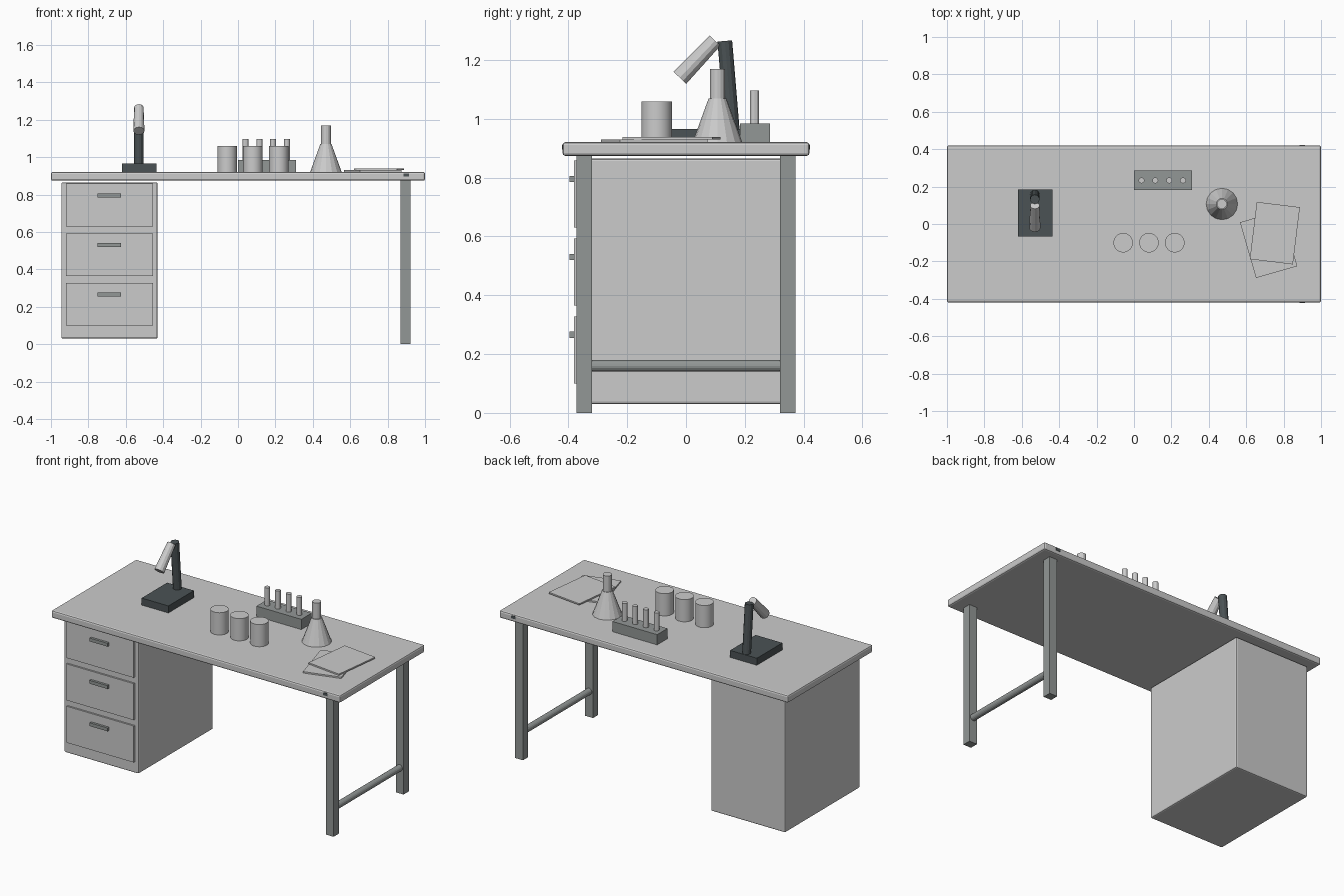
import bpy, bmesh, math
from mathutils import Vector

if "Cube" in bpy.data.objects:
    bpy.data.objects.remove(bpy.data.objects["Cube"])


def colour(name, rgb):
    m = bpy.data.materials.new(name)
    m.diffuse_color = (*rgb, 1)
    m.use_nodes = True
    m.node_tree.nodes["Principled BSDF"].inputs["Base Color"].default_value = m.diffuse_color
    return m


LIGHT = colour("light_grey", (0.60, 0.60, 0.60))
STEEL = colour("steel_grey", (0.29, 0.31, 0.305))
DARK = colour("dark_slate", (0.07, 0.085, 0.09))


def finish(name, bm, mat, smooth=False):
    bmesh.ops.recalc_face_normals(bm, faces=bm.faces)
    mesh = bpy.data.meshes.new(name)
    bm.to_mesh(mesh)
    bm.free()
    mesh.materials.append(mat)
    ob = bpy.data.objects.new(name, mesh)
    bpy.context.collection.objects.link(ob)
    if smooth:
        bpy.ops.object.select_all(action='DESELECT')
        ob.select_set(True)
        bpy.context.view_layer.objects.active = ob
        bpy.ops.object.shade_smooth_by_angle()
    return ob


def box(name, lo, hi, mat, bevel=0.0, turn=0.0):
    """Box between two corners, optionally bevelled and turned about its centre."""
    lo, hi = Vector(lo), Vector(hi)
    bm = bmesh.new()
    bmesh.ops.create_cube(bm, size=1)
    bmesh.ops.scale(bm, vec=hi - lo, verts=bm.verts)
    ob = finish(name, bm, mat)
    ob.location = (lo + hi) / 2
    ob.rotation_euler.z = math.radians(turn)
    if bevel:
        mod = ob.modifiers.new("bevel", 'BEVEL')
        mod.width = bevel
        mod.segments = 2
    return ob


def rod(name, a, b, r1, r2, mat, sides=16, smooth=False):
    """Cylinder or cone from point a to point b."""
    a, b = Vector(a), Vector(b)
    bm = bmesh.new()
    bmesh.ops.create_cone(bm, cap_ends=True, segments=sides,
                          radius1=r1, radius2=r2, depth=(b - a).length)
    ob = finish(name, bm, mat, smooth)
    ob.location = (a + b) / 2
    ob.rotation_mode = 'QUATERNION'
    ob.rotation_quaternion = (b - a).to_track_quat('Z', 'Y')
    return ob


def lathe(name, centre, profile, mat, sides=16):
    """Solid of revolution from (radius, height) points."""
    bm = bmesh.new()
    rings = [[bm.verts.new((r * math.cos(t), r * math.sin(t), z))
              for t in (2 * math.pi * i / sides for i in range(sides))]
             for r, z in profile]
    for low, high in zip(rings, rings[1:]):
        for i in range(sides):
            j = (i + 1) % sides
            bm.faces.new((low[i], low[j], high[j], high[i]))
    bm.faces.new(rings[0])
    bm.faces.new(rings[-1])
    ob = finish(name, bm, mat)
    ob.location = centre
    return ob


TOP = 0.921

# Desk top
box("desk_top", (-1, -0.42, 0.874), (1, 0.42, TOP), LIGHT, 0.01)

# Drawer cabinet with three drawers and handles
box("cabinet", (-0.945, -0.37, 0.03), (-0.43, 0.37, 0.865), LIGHT, 0.008)
for i, z in enumerate((0.10, 0.365, 0.63)):
    box(f"drawer_{i + 1}", (-0.92, -0.381, z), (-0.455, -0.36, z + 0.228), LIGHT)
    box(f"drawer_handle_{i + 1}", (-0.75, -0.396, z + 0.155),
        (-0.625, -0.376, z + 0.176), STEEL)

# Legs, stretcher and rail end caps
for side, s in (("front", -1), ("back", 1)):
    y0, y1 = sorted((s * 0.32, s * 0.372))
    box(f"{side}_leg", (0.868, y0, 0), (0.922, y1, 0.874), STEEL)
    box(f"{side}_rail_cap", (0.885, s * 0.42 - 0.002, 0.896),
        (0.915, s * 0.42 + 0.002, 0.913), DARK)
rod("stretcher", (0.895, -0.33, 0.16), (0.895, 0.33, 0.16), 0.02, 0.02, STEEL)

# Desk lamp
box("lamp_base", (-0.62, -0.067, TOP - 0.002), (-0.435, 0.185, 0.965), DARK)
rod("lamp_arm", (-0.53, 0.158, 0.955), (-0.53, 0.132, 1.265), 0.025, 0.025, DARK, 12)
rod("lamp_head", (-0.53, 0.099, 1.266), (-0.53, -0.021, 1.14), 0.025, 0.03, LIGHT, 12)

# Row of cups
for i in range(3):
    rod(f"cup_{i + 1}", (-0.058 + 0.138 * i, -0.1, TOP - 0.002),
        (-0.058 + 0.138 * i, -0.1, 1.06), 0.052, 0.052, LIGHT, 32, True)

# Tube rack
box("tube_rack", (0, 0.183, TOP - 0.002), (0.31, 0.285, 0.985), STEEL)
for i in range(4):
    x = 0.04 + 0.074 * i
    rod(f"tube_{i + 1}", (x, 0.233, 0.95), (x, 0.233, 1.097), 0.016, 0.016, LIGHT, 12)

# Conical flask
lathe("flask", (0.47, 0.107, 0),
      ((0.085, TOP - 0.002), (0.03, 1.07), (0.026, 1.07), (0.026, 1.17)), LIGHT)

# Loose paper sheets
box("lower_sheet", (0.605, -0.263, TOP - 0.002), (0.835, 0.047, 0.93), LIGHT, turn=16)
box("upper_sheet", (0.637, -0.203, 0.93), (0.869, 0.105, 0.939), LIGHT, turn=-7)
